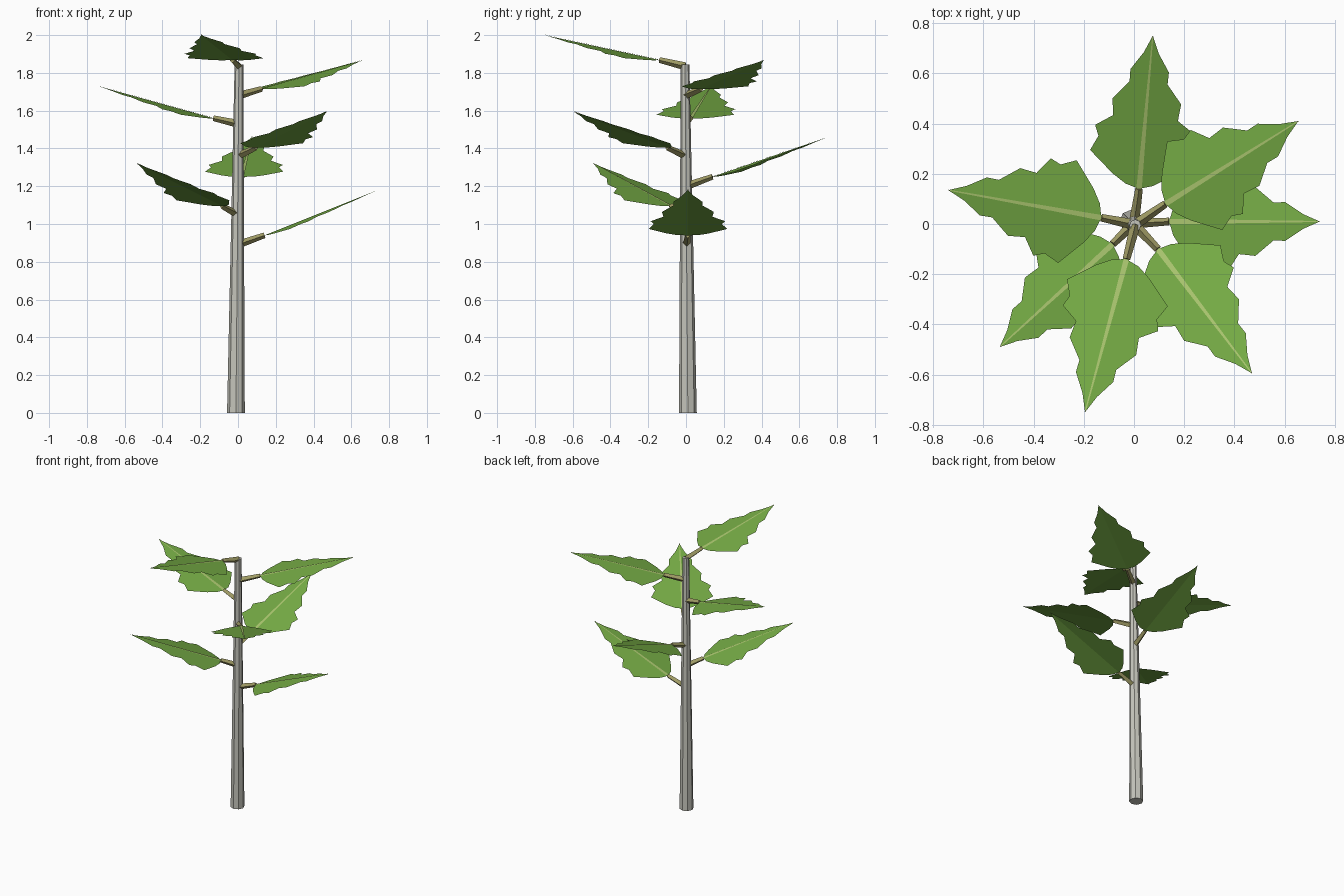
import bpy, bmesh
from mathutils import Vector

if "Cube" in bpy.data.objects:
    bpy.data.objects.remove(bpy.data.objects["Cube"], do_unlink=True)


def material(name, rgb):
    m = bpy.data.materials.new(name)
    m.use_nodes = True
    m.diffuse_color = (*rgb, 1)
    m.node_tree.nodes["Principled BSDF"].inputs["Base Color"].default_value = (*rgb, 1)
    return m


BARK = material("grey_bark", (0.56, 0.56, 0.50))
STEM = material("olive_stem", (0.35, 0.33, 0.13))
GREEN = material("leaf_green", (0.18, 0.41, 0.06))
RIB = material("pale_rib", (0.41, 0.57, 0.16))


def finish(name, bm, mat):
    mesh = bpy.data.meshes.new(name)
    bm.to_mesh(mesh)
    bm.free()
    mesh.materials.append(mat)
    obj = bpy.data.objects.new(name, mesh)
    bpy.context.collection.objects.link(obj)
    return obj


def tapered_rod(name, start, end, r1, r2, sides, mat):
    """Flat-sided cone frustum between two points, with horizontal or square ends."""
    start, end = Vector(start), Vector(end)
    axis = end - start
    bm = bmesh.new()
    bmesh.ops.create_cone(bm, cap_ends=True, segments=sides, radius1=r1, radius2=r2,
                          depth=axis.length)
    rot = axis.to_track_quat("Z", "Y").to_matrix().to_4x4()
    rot.translation = (start + end) / 2
    bmesh.ops.transform(bm, matrix=rot, verts=bm.verts)
    return finish(name, bm, mat)


# Half outline of a toothed leaf: distance along the rib, half width
OUTLINE = [(0.015, 0.055), (0.05, 0.11), (0.135, 0.208), (0.197, 0.18), (0.24, 0.197),
           (0.288, 0.13), (0.357, 0.137), (0.435, 0.076), (0.485, 0.077), (0.56, 0.03)]
LENGTH = 0.632
DROOP = 0.09


def leaf(number, base, tip):
    base, tip = Vector(base), Vector(tip)
    along = tip - base
    side = along.cross(Vector((0, 0, 1))).normalized()
    up = side.cross(along).normalized()

    def point(u, v, lift=0.0):
        return base + along * (u / LENGTH) + side * v + up * (lift - DROOP * abs(v))

    # Blade folded along the rib
    bm = bmesh.new()
    stations = [(0, 0)] + OUTLINE + [(LENGTH, 0)]
    rib = [bm.verts.new(point(u, 0)) for u, v in stations]
    for s in (1, -1):
        edge = [rib[0]] + [bm.verts.new(point(u, s * v)) for u, v in OUTLINE] + [rib[-1]]
        for i in range(len(stations) - 1):
            loop = [rib[i], edge[i], edge[i + 1], rib[i + 1]]
            loop = list(dict.fromkeys(loop))
            bm.faces.new(loop if s > 0 else loop[::-1])
    finish(f"leaf_blade_{number}", bm, GREEN)

    # Pale tapering rib on the upper side
    bm = bmesh.new()
    corners = [(0, -0.011), (0, 0.011), (LENGTH, 0.002), (LENGTH, -0.002)]
    bm.faces.new([bm.verts.new(point(u, v, 0.003)) for u, v in corners])
    bm.normal_update()
    if bm.faces[:][0].normal.z < 0:
        bmesh.ops.reverse_faces(bm, faces=bm.faces[:])
    finish(f"leaf_rib_{number}", bm, RIB)


# Trunk, leaning slightly as it rises
FOOT, TOP = Vector((-0.011, 0.01, 0)), Vector((0.005, -0.005, 1.845))
bm = bmesh.new()
bmesh.ops.create_cone(bm, cap_ends=True, segments=8, radius1=0.047, radius2=0.023, depth=TOP.z)
for v in bm.verts:
    v.co.z += TOP.z / 2
    lean = FOOT.lerp(TOP, v.co.z / TOP.z)
    v.co.x += lean.x
    v.co.y += lean.y
finish("trunk", bm, BARK)

# Each leaf: height where its stem leaves the trunk, leaf base, leaf tip
LEAVES = [
    (0.89, (0.14, 0.01, 0.94), (0.74, 0.01, 1.18)),
    (1.05, (-0.085, -0.08, 1.095), (-0.535, -0.49, 1.32)),
    (1.20, (0.02, 0.14, 1.25), (0.075, 0.75, 1.46)),
    (1.36, (0.095, -0.10, 1.405), (0.47, -0.595, 1.595)),
    (1.53, (-0.13, 0.025, 1.56), (-0.74, 0.135, 1.73)),
    (1.68, (0.125, 0.08, 1.715), (0.655, 0.41, 1.865)),
    (1.835, (-0.03, -0.14, 1.868), (-0.195, -0.75, 2.0)),
]
for n, (z, base, tip) in enumerate(LEAVES, 1):
    root = FOOT.lerp(TOP, z / TOP.z)
    root.z = z
    tapered_rod(f"leaf_stem_{n}", root, base, 0.021, 0.015, 4, STEM)
    leaf(n, base, tip)
